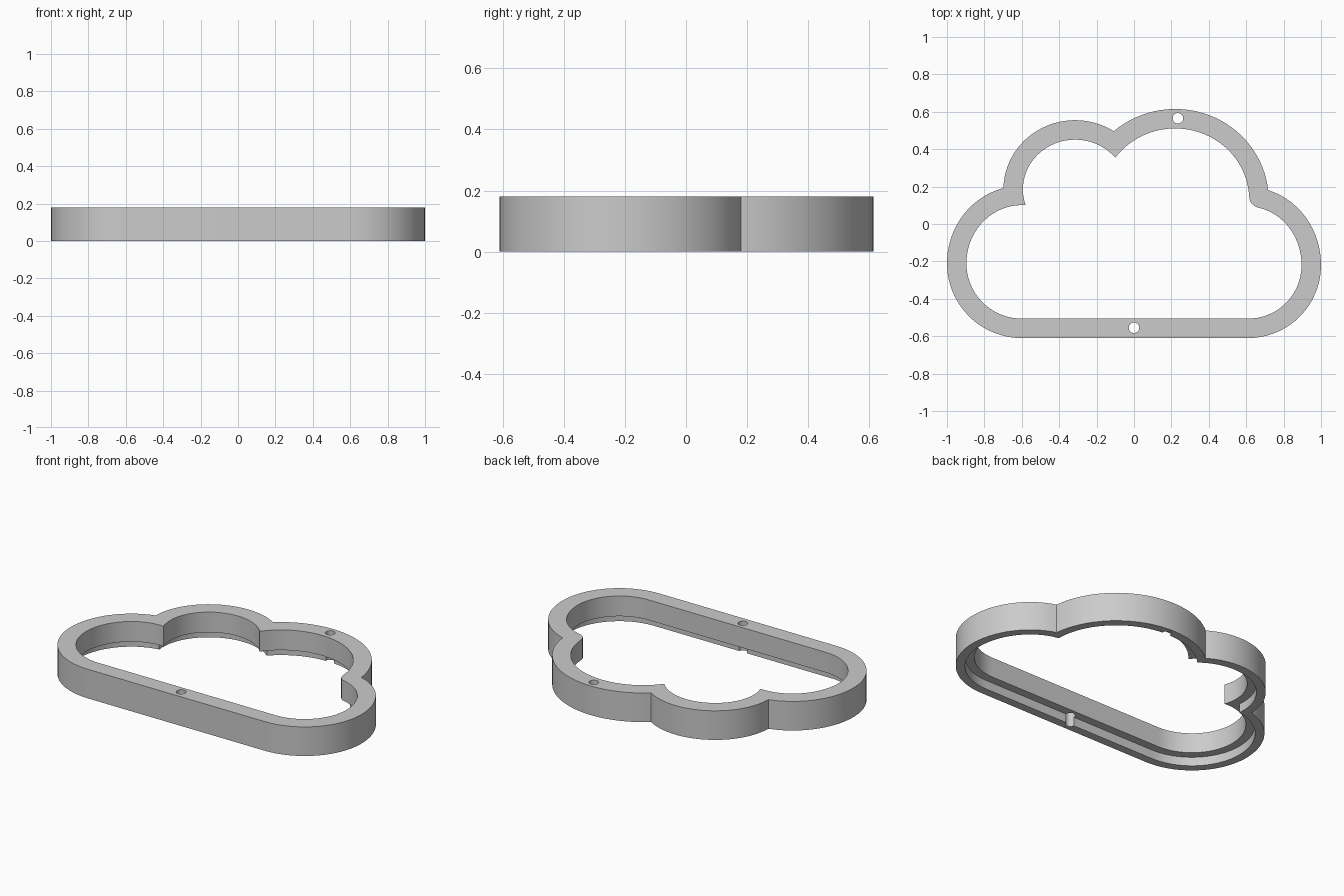
import bpy, bmesh
from math import sin, cos, pi, atan2
from mathutils import Vector

if "Cube" in bpy.data.objects:
    bpy.data.objects.remove(bpy.data.objects["Cube"], do_unlink=True)

HEIGHT, REBATE, WALL = 0.18, 0.055, 0.104

grey = bpy.data.materials.new("plain_grey")
grey.use_nodes = True
grey.diffuse_color = (0.6, 0.6, 0.6, 1)
grey.node_tree.nodes["Principled BSDF"].inputs["Base Color"].default_value = (0.6, 0.6, 0.6, 1)


class Lobe:
    """Elliptical lobe whose upper and lower halves may differ in height."""

    def __init__(self, inset, x, y, width, up, down):
        self.x, self.y = x, y
        self.w, self.up, self.down = width - inset, up - inset, down - inset

    def at(self, a):
        h = self.up if sin(a) > 0 else self.down
        return Vector((self.x + self.w * cos(a), self.y + h * sin(a)))

    def local(self, p):
        h = self.up if p.y > self.y else self.down
        return Vector(((p.x - self.x) / self.w, (p.y - self.y) / h))

    def angle(self, p):
        q = self.local(p)
        a = atan2(q.y, q.x)
        return a + 2 * pi if a < -1 else a

    def arc(self, a, b, n):
        return [self.at(a + (b - a) * i / n) for i in range(n + 1)]

    def enters(self, other, lo, hi):
        for _ in range(40):
            mid = (lo + hi) / 2
            if other.local(self.at(mid)).length < 1:
                hi = mid
            else:
                lo = mid
        return lo


def cloud_outline(inset, fillet=0.0):
    right = Lobe(inset, 0.61, -0.22, 0.39, 0.417, 0.39)
    big = Lobe(inset, 0.22, 0.13, 0.5, 0.485, 0.485)
    small = Lobe(inset, -0.315, 0.185, 0.383, 0.37, 0.37)
    left = Lobe(inset, -0.6, -0.21, 0.4, 0.415, 0.4)
    r_end = right.enters(big, 0, 2)
    b_end = big.enters(small, pi / 2, 3.2)
    s_end = small.enters(left, pi / 2, 4)
    corner = right.at(r_end)
    b_start = big.angle(corner)
    pts = right.arc(-pi / 2, r_end - 1.3 * fillet, 32)
    # Rounded corner between the right lobe and the big one
    p, q = pts[-1], big.at(b_start + fillet)
    for i in range(1, 7):
        t = i / 7
        pts.append(p * (1 - t) ** 2 + corner * 2 * t * (1 - t) + q * t ** 2)
    pts += big.arc(b_start + fillet, b_end, 32)
    pts += small.arc(small.angle(big.at(b_end)), s_end, 28)
    pts += left.arc(left.angle(small.at(s_end)), 1.5 * pi, 32)
    return pts


# Cloud frame: outer wall, top, inner wall and a stepped rebate underneath
outer, step, inner = cloud_outline(0), cloud_outline(0.052), cloud_outline(WALL, 0.18)
bm = bmesh.new()
rings = [[bm.verts.new((p.x, p.y, z)) for p in outline] for outline, z in (
    (outer, 0), (outer, HEIGHT), (inner, HEIGHT),
    (inner, REBATE), (step, REBATE), (step, 0))]
for k, ring in enumerate(rings):
    nxt = rings[(k + 1) % len(rings)]
    for i in range(len(ring)):
        j = (i + 1) % len(ring)
        bm.faces.new((ring[i], ring[j], nxt[j], nxt[i]))
bmesh.ops.remove_doubles(bm, verts=bm.verts, dist=1e-5)
bmesh.ops.recalc_face_normals(bm, faces=bm.faces)
mesh = bpy.data.meshes.new("cloud_frame")
bm.to_mesh(mesh)
bm.free()
mesh.materials.append(grey)
frame = bpy.data.objects.new("cloud_frame", mesh)
bpy.context.collection.objects.link(frame)

# Vertical holes through the front bar and the big lobe
for x, y in ((0, -0.555), (0.235, 0.565)):
    bpy.ops.mesh.primitive_cylinder_add(vertices=32, radius=0.028, depth=1, location=(x, y, 0))
    cutter = bpy.context.object
    cutter.name = "hole_cutter"
    cutter.hide_render = True
    cutter.data.materials.append(grey)
    cut = frame.modifiers.new("hole", "BOOLEAN")
    cut.operation, cut.solver, cut.object = "DIFFERENCE", "EXACT", cutter
    bpy.context.view_layer.objects.active = frame
    bpy.ops.object.modifier_apply(modifier=cut.name)
    bpy.data.objects.remove(cutter, do_unlink=True)

bpy.ops.object.select_all(action="DESELECT")
frame.select_set(True)
bpy.context.view_layer.objects.active = frame
bpy.ops.object.shade_smooth_by_angle(angle=0.5)
